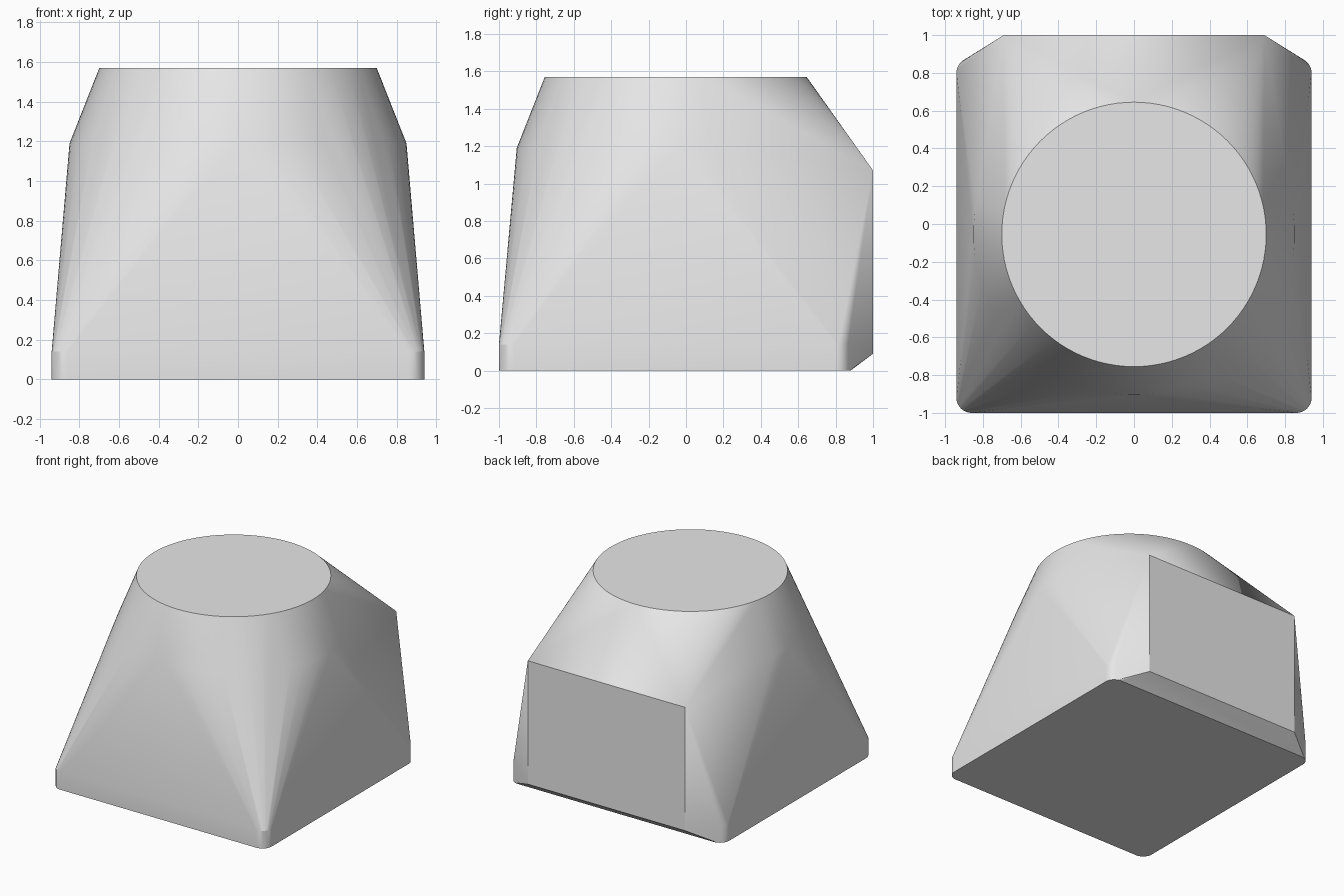
import bpy
import bmesh
from math import sin, cos, pi, radians

if "Cube" in bpy.data.objects:
    bpy.data.objects.remove(bpy.data.objects["Cube"], do_unlink=True)

grey = bpy.data.materials.new("plain grey")
grey.use_nodes = True
colour = (0.8, 0.8, 0.8, 1)
grey.diffuse_color = colour
grey.node_tree.nodes["Principled BSDF"].inputs["Base Color"].default_value = colour


def circle(radius, y, z, steps=96):
    return [(radius * cos(2 * pi * i / steps), y + radius * sin(2 * pi * i / steps), z)
            for i in range(steps)]


def rounded_rectangle(half_x, y0, y1, radius, z, steps=8):
    points = []
    corners = [(1, y1 - radius), (-1, y1 - radius), (-1, y0 + radius), (1, y0 + radius)]
    for quarter, (side, cy) in enumerate(corners):
        for i in range(steps + 1):
            a = (quarter + i / steps) * pi / 2
            points.append((side * (half_x - radius) + radius * cos(a), cy + radius * sin(a), z))
    return points


# Sections that the tapered body is stretched over
sections = []
for z in (0, 0.14):                      # rounded square foot
    sections += rounded_rectangle(0.94, -1, 0.88, 0.08, z)
sections += circle(0.85, -0.055, 1.19)   # shoulder
sections += circle(0.70, -0.055, 1.57)   # round top
sections += [(x, 1, z) for x in (-0.69, 0.69) for z in (0.09, 1.07)]  # back panel

# Body: one skin around all sections
bm = bmesh.new()
for p in sections:
    bm.verts.new(p)
hull = bmesh.ops.convex_hull(bm, input=bm.verts[:], use_existing_faces=False)
spare = {v for key in ("geom_interior", "geom_unused") for v in hull[key]
         if isinstance(v, bmesh.types.BMVert) and not v.link_faces}
bmesh.ops.delete(bm, geom=list(spare), context="VERTS")
bmesh.ops.dissolve_limit(bm, angle_limit=radians(0.1), verts=bm.verts[:], edges=bm.edges[:])
bmesh.ops.recalc_face_normals(bm, faces=bm.faces[:])

mesh = bpy.data.meshes.new("tapered_body")
bm.to_mesh(mesh)
bm.free()
mesh.materials.append(grey)
body = bpy.data.objects.new("tapered_body", mesh)
bpy.context.collection.objects.link(body)

# Smooth the blends, keep the rims crisp
bpy.ops.object.select_all(action="DESELECT")
body.select_set(True)
bpy.context.view_layer.objects.active = body
bpy.ops.object.shade_smooth_by_angle(angle=radians(20))
